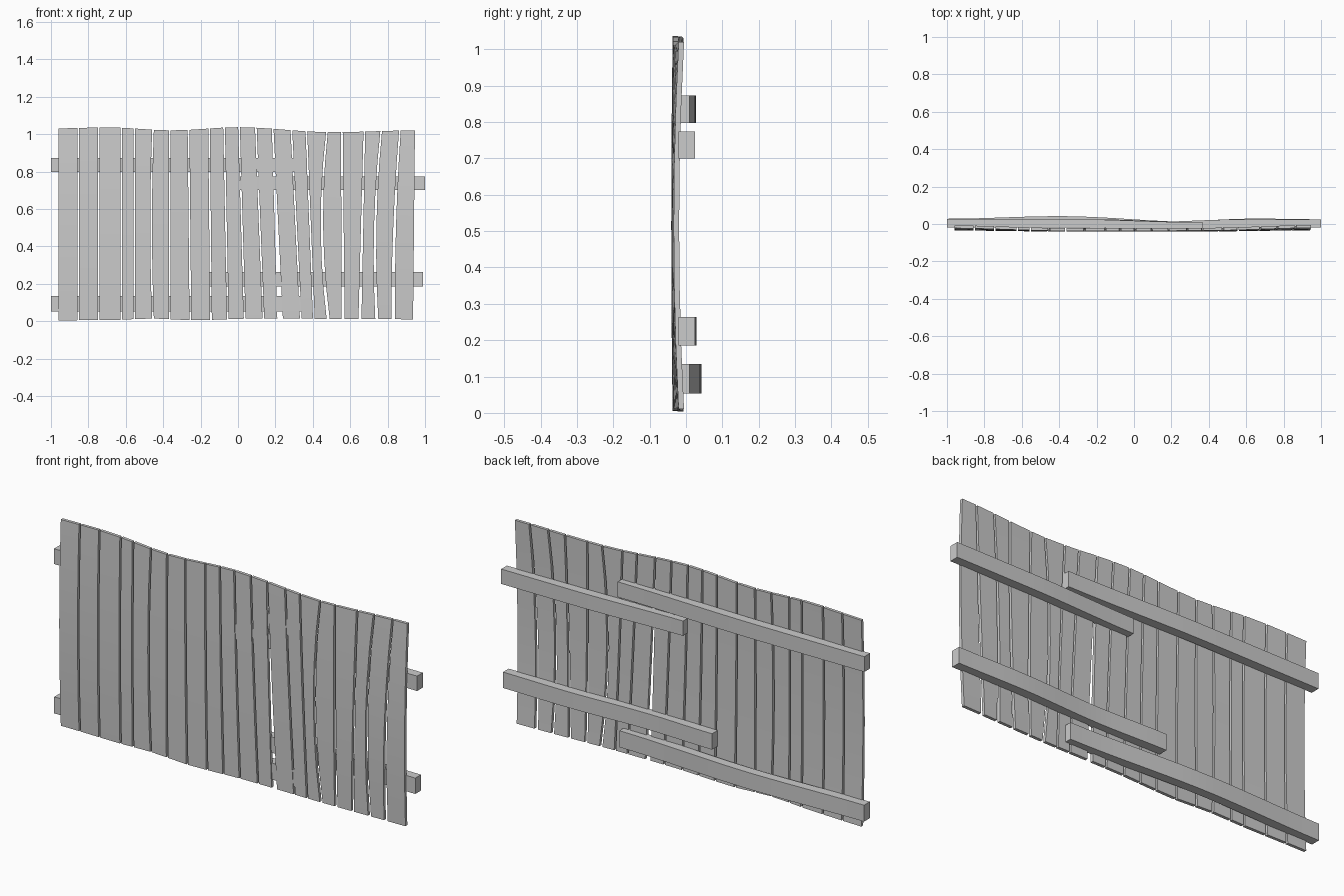
import bpy, bmesh, math
from mathutils import Vector

cube = bpy.data.objects.get("Cube")
if cube:
    bpy.data.objects.remove(cube, do_unlink=True)

wood = bpy.data.materials.new("weathered_grey")
wood.use_nodes = True
grey = (0.6, 0.6, 0.6, 1)
wood.diffuse_color = grey
wood.node_tree.nodes["Principled BSDF"].inputs["Base Color"].default_value = grey


def loft(name, rings):
    """Skin a row of four-cornered rings and cap both ends."""
    bm = bmesh.new()
    loops = [[bm.verts.new(p) for p in ring] for ring in rings]
    for a, b in zip(loops, loops[1:]):
        for i in range(4):
            j = (i + 1) % 4
            bm.faces.new((a[i], a[j], b[j], b[i]))
    bm.faces.new(loops[0])
    bm.faces.new(loops[-1])
    bmesh.ops.recalc_face_normals(bm, faces=bm.faces)
    mesh = bpy.data.meshes.new(name)
    bm.to_mesh(mesh)
    bm.free()
    mesh.materials.append(wood)
    obj = bpy.data.objects.new(name, mesh)
    bpy.context.collection.objects.link(obj)
    bpy.ops.object.select_all(action="DESELECT")
    obj.select_set(True)
    bpy.context.view_layer.objects.active = obj
    bpy.ops.object.shade_smooth_by_angle(angle=math.radians(30))


def ease(points, x):
    """Smoothly interpolated value of a (position, value) profile."""
    for (x0, v0), (x1, v1) in zip(points, points[1:]):
        if x <= x1:
            t = max(0, (x - x0) / (x1 - x0))
            return v0 + (v1 - v0) * t * t * (3 - 2 * t)
    return points[-1][1]


# Plank edges at top and foot, in hundredths of a unit
top = [-96, -85, -74, -62, -55, -45, -36, -26, -15, -7, 1,
       10, 19, 29, 37, 48, 56, 68, 77, 87, 95.5]
foot = [-96, -85, -74, -62, -55, -45, -36, -25, -14, -5, 4,
        14, 24, 34, 41, 49, 57, 66, 75, 84, 94.5]
bow = {5: -1, 15: -3, 18: -2, 19: -1}      # sideways bend at mid height
foot_gap = {11: 3, 14: 1.6, 15: 1.6, 16: 1.6, 17: 1.6, 18: 2}
thick = 0.015
front = [(-1, -.022), (-.35, -.037), (.35, -.036), (1, -.02)]
crest = [(-1, 1.03), (-.7, 1.036), (-.35, 1.02), (0, 1.037),
         (.5, 1.01), (.95, 1.02)]
base = [(-1, .004), (-.7, .006), (-.45, .014), (-.25, .005), (.1, .014), (1, .01)]


def edge(i, t, inset):
    straight = foot[i] + (top[i] - foot[i]) * t
    return (straight + bow.get(i, 0) * 4 * t * (1 - t) - inset) / 100


# Upright planks, slightly warped and unevenly cut
for i in range(20):
    rings = []
    for step in range(7):
        t = step / 6
        gap = 0.9 + (foot_gap.get(i, 0.9) - 0.9) * (1 - t)
        xs = edge(i, t, 0), edge(i + 1, t, gap)
        ring = []
        for x, back in ((xs[0], 0), (xs[1], 0), (xs[1], 1), (xs[0], 1)):
            face = ease(front, x)
            y = face - (face + .043) * 0.6 * 4 * t * (1 - t)
            low, high = ease(base, x), ease(crest, x)
            ring.append(Vector((x, y + back * thick, low + (high - low) * t)))
        rings.append(ring)
    loft(f"plank_{i + 1}", rings)


def rail(name, x0, x1, z, height, outer):
    """Horizontal batten whose rear face follows a curved profile."""
    rings = []
    for k in range(17):
        x = x0 + (x1 - x0) * k / 16
        y = ease(outer, x)
        rings.append([(x, y - .045, z), (x, y, z),
                      (x, y, z + height), (x, y - .045, z + height)])
    loft(name, rings)


# Four overlapping battens on the rear
rail("upper_right_rail", -1, .37, .797, .076,
     [(-1, .026), (-.4, .027), (.37, .009)])
rail("lower_right_rail", -1, .36, .053, .082,
     [(-1, .028), (-.4, .042), (.36, .01)])
rail("upper_left_rail", .01, 1, .7, .074, [(0, .009), (.6, .025), (1, .025)])
rail("lower_left_rail", -.16, .99, .185, .079,
     [(-.16, .024), (.2, .014), (.65, .029), (1, .025)])
